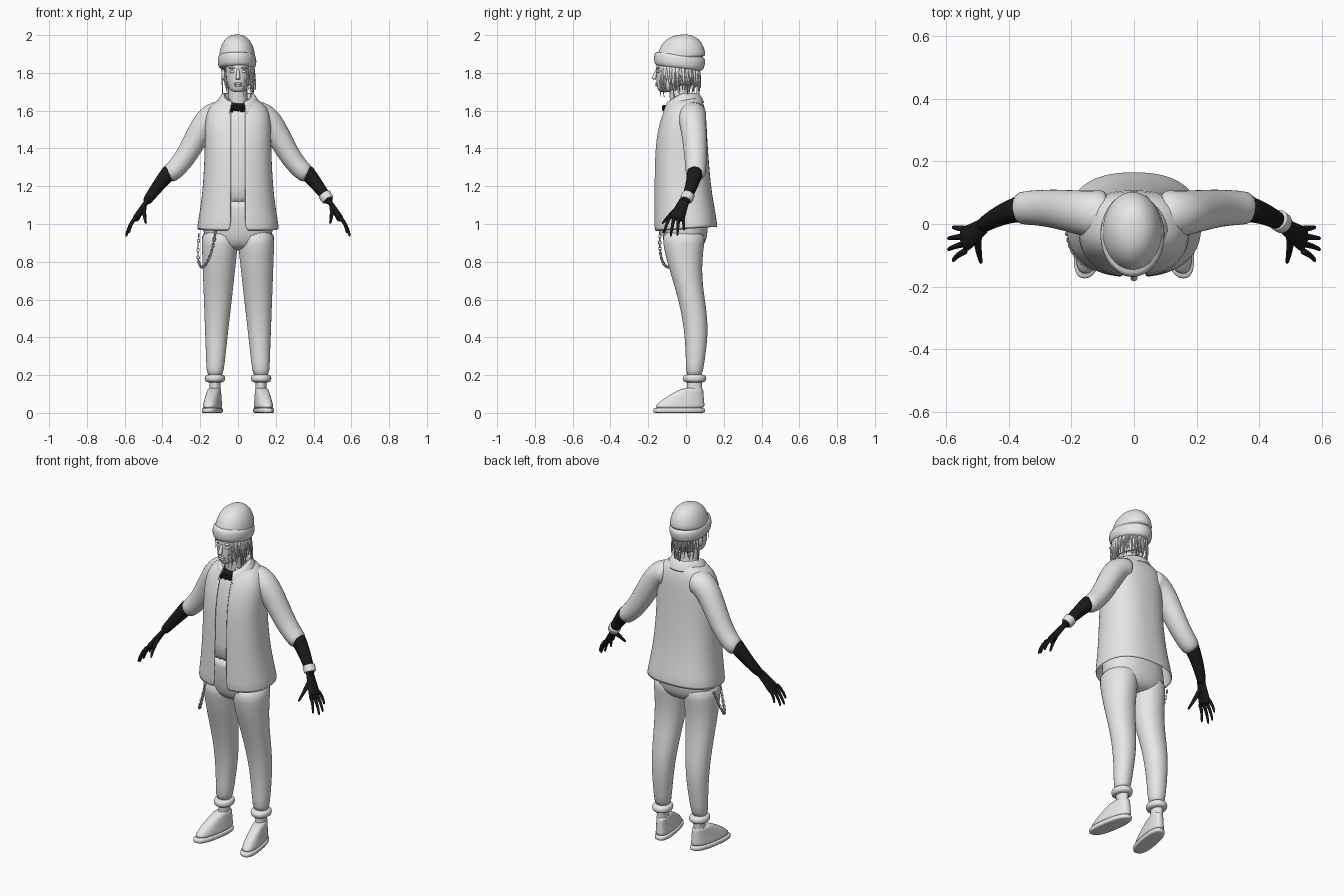
import bpy, bmesh, math, random
from mathutils import Vector, Matrix

random.seed(4)
cube = bpy.data.objects.get("Cube")
if cube:
    bpy.data.objects.remove(cube)


def material(name, value):
    mat = bpy.data.materials.new(name)
    mat.use_nodes = True
    colour = (value, value, value, 1)
    mat.diffuse_color = colour
    mat.node_tree.nodes["Principled BSDF"].inputs["Base Color"].default_value = colour
    return mat


GREY = material("plain grey", .8)
BLACK = material("glove black", .01)


def finish(name, bm, mat, smooth=0, thickness=0):
    bmesh.ops.recalc_face_normals(bm, faces=bm.faces[:])
    mesh = bpy.data.meshes.new(name)
    bm.to_mesh(mesh)
    bm.free()
    mesh.materials.append(mat)
    for face in mesh.polygons:
        face.use_smooth = True
    obj = bpy.data.objects.new(name, mesh)
    bpy.context.collection.objects.link(obj)
    if thickness:
        obj.modifiers.new("thickness", "SOLIDIFY").thickness = thickness
    if smooth:
        modifier = obj.modifiers.new("smooth", "SUBSURF")
        modifier.levels = modifier.render_levels = smooth


def loft(name, rings, mat=GREY, smooth=1, thickness=0):
    """Skin a list of point rings. Cloth with a thickness stays open, the rest is capped."""
    bm = bmesh.new()
    rows = [[bm.verts.new(point) for point in ring] for ring in rings]
    count = len(rows[0])
    for low, high in zip(rows, rows[1:]):
        for i in range(count - 1 if thickness else count):
            j = (i + 1) % count
            bm.faces.new((low[i], low[j], high[j], high[i]))
    if not thickness:
        bm.faces.new(rows[0])
        bm.faces.new(rows[-1])
    finish(name, bm, mat, smooth, thickness)


def outline(z, width, front, back, x=0, power=2.3, gap=0, tilt=0, shear=0, count=32):
    """Superellipse outline around the body, optionally open at the front."""
    middle, depth = (front + back) / 2, (back - front) / 2
    if gap:
        edge = math.acos((gap / width) ** (power / 2))
        angles = [(math.pi + 2 * edge) * i / (count - 1) - edge for i in range(count)]
    else:
        angles = [math.tau * i / count for i in range(count)]
    points = []
    for angle in angles:
        c, s = math.cos(angle), math.sin(angle)
        y = middle + depth * math.copysign(abs(s) ** (2 / power), s)
        points.append(Vector((x + shear * y + width * math.copysign(abs(c) ** (2 / power), c), y, z + tilt * y)))
    return points


def bezier(controls, t):
    points = [Vector(c) for c in controls]
    while len(points) > 1:
        points = [a.lerp(b, t) for a, b in zip(points, points[1:])]
    return points[0]


def tangent(controls, t):
    return (bezier(controls, t + .01) - bezier(controls, t - .01)).normalized()


def tube(name, controls, start, end, mat=GREY, mirror=1, flat=1, across=(0, 1, 0), steps=7, count=12):
    """Tapered tube along a Bezier path."""
    controls = [(mirror * x, y, z) for x, y, z in controls]
    rings = []
    for i in range(steps):
        t = i / (steps - 1)
        along, wide = tangent(controls, t), Vector(across)
        wide = (wide - along * wide.dot(along)).normalized()
        thin = along.cross(wide) * flat
        radius = start + (end - start) * t
        turns = [math.tau * k / count for k in range(count)]
        rings.append([bezier(controls, t) + (wide * math.cos(a) + thin * math.sin(a)) * radius for a in turns])
    loft(name, rings, mat)


def ball(name, place, size, mat=GREY):
    bm = bmesh.new()
    matrix = Matrix.Translation(place) @ Matrix.Diagonal((*size, 1))
    bmesh.ops.create_uvsphere(bm, u_segments=14, v_segments=8, radius=1, matrix=matrix)
    finish(name, bm, mat)


def fractions(count):
    return [i / (count - 1) for i in range(count)]


# Jacket, open along the front, and the shirt inside it
jacket = ((.97, .22, -.17, .17), (1.08, .2, -.17, .15), (1.2, .185, -.17, .13), (1.4, .175, -.167, .115),
          (1.5, .178, -.154, .11), (1.59, .17, -.13, .105), (1.64, .14, -.1, .09), (1.67, .08, -.08, .07))
loft("jacket", [outline(*row, gap=.036, power=2.4, tilt=.07, count=44) for row in jacket], thickness=.01)
loft("shirt", [outline(z, w - .02, f + .02, b - .015) for z, w, f, b in jacket[1:-1]])

# Trouser hips and waist
loft("trouser_hips", [outline(*row) for row in (
    (.86, .08, -.07, .06), (.89, .16, -.11, .1), (.95, .195, -.13, .12), (1.1, .165, -.148, .11),
    (1.13, .16, -.145, .1))])

# Folded collar with pointed front tips
collar = []
for spread, height, droop in ((0, 1.64, 0), (0, 1.7, 0), (.02, 1.69, .01), (.045, 1.64, .04)):
    row = []
    for u in fractions(33):
        angle = math.pi / 2 + math.radians(158) * (2 * u - 1)
        front = max(0, -math.sin(angle))
        row.append(Vector(((.07 + spread + droop * front / 3) * math.cos(angle),
                           (.075 + spread) * math.sin(angle) - .02, height - (.045 + droop * front) * front)))
    collar.append(row)
loft("collar", collar, thickness=.005)

for side, s in (("left", 1), ("right", -1)):
    # Sleeve, gloved forearm and palm
    tube(side + "_sleeve", ((.08, .03, 1.58), (.2, .03, 1.61), (.23, .06, 1.34), (.38, .05, 1.25)),
         .08, .052, mirror=s, flat=.95, steps=10, count=20)
    tube(side + "_forearm", ((.35, .05, 1.29), (.42, .04, 1.21), (.49, -.01, 1.11)), .046, .024, BLACK, s)
    tube(side + "_palm", ((.47, 0, 1.14), (.51, -.03, 1.08), (.545, -.052, 1.02)), .026, .045, BLACK, s, flat=.45)

    # Fingers and thumb
    for k in range(4):
        base = Vector((.535, -.016 - .023 * k, 1.04))
        tip = Vector((.595 - .008 * (k - 1.5) ** 2, -.01 - .036 * k, .93 + .012 * (k - 1.7) ** 2))
        knuckle = base.lerp(tip, .5) + Vector((.015, 0, .01))
        tube(f"{side}_finger_{k + 1}", (base, knuckle, tip), .012, .006, BLACK, s, count=8)
    tube(side + "_thumb", ((.5, -.02, 1.1), (.5, -.08, 1.06), (.487, -.127, 1)), .018, .006, BLACK, s,
         across=(1, 0, 0), count=8)

    # Trouser leg, swelling at the calf and thigh
    leg = []
    for h in fractions(10):
        inner, outer = .08 - .09 * h, .165 + .03 * h
        front = .065 * (math.cos(math.pi * h ** 1.5) - 1)
        back = .1 + .016 * math.cos(8 * (h - .33))
        leg.append(outline(.18 + .8 * h, (outer - inner) / 2, front, back, s * (outer + inner) / 2, 2.1))
    loft(side + "_leg", leg)

    # Turned-up cuff and sock
    cuff = [(.16 + .045 * h, .042 + .013 * math.sin(math.pi * h) ** .5) for h in fractions(6)]
    sock = [(.09 + .1 * h, .032 - .004 * math.sin(math.pi * h)) for h in fractions(5)]
    for part, rows, depth in (("cuff", cuff, 1.15), ("sock", sock, 1.4)):
        loft(f"{side}_{part}", [outline(z, r, .045 - r * depth, .045 + r * depth, s * .122, 2) for z, r in rows])

    # Shoe upper and sole, toes turned out
    loft(side + "_shoe", [outline(.02 + .115 * h, .047 - .015 * h, .16 * h ** 1.6 - .168, .1 - .01 * h,
                                  s * .13, 2.4, shear=-s * .16) for h in fractions(7)])
    loft(side + "_sole", [outline(z, r, -.125 - r, .053 + r, s * .13, 2.5, shear=-s * .16)
                          for z, r in ((0, .045), (.001, .048), (.022, .05), (.027, .046))])
    for k in range(3):
        y, z = .028 * k - .09, .088 + .013 * k
        x = s * (.13 - .16 * y)
        tube(f"{side}_lace_{k + 1}", ((x - .025, y, z - .01), (x, y, z + .01), (x + .025, y, z - .01)),
             .004, .004, count=6)

    # Eye, brow and ear
    ball(side + "_eye", (s * .03, -.147, 1.805), (.015, .009, .007))
    ball(side + "_brow", (s * .03, -.148, 1.825), (.02, .01, .006))
    ball(side + "_ear", (s * .077, -.03, 1.79), (.009, .018, .03))

# Wristband on the left glove
tube("wristband", ((.455, .015, 1.16), (.478, 0, 1.125)), .035, .034, count=16)

# Neck, head and face
tube("neck", ((0, -.025, 1.58), (0, -.045, 1.76)), .055, .05, count=16)
loft("head", [outline(1.697 + .22 * h, .08 * (h + .01) ** .22, -.158 + .015 * (1 - h) ** 8,
                      .17 * h ** .35 - .09, power=2.15) for h in fractions(12)])
tube("nose", ((0, -.15, 1.825), (0, -.165, 1.79), (0, -.172, 1.765)), .006, .014, count=10)
for name, z in (("upper_lip", 1.744), ("lower_lip", 1.733)):
    ball(name, (0, -.155, z), (.022, .008, .006))

# Knitted hat: domed crown and turned-up band
crown = []
for h in fractions(9):
    rise, size = math.sin(1.5 * h), math.cos(1.5 * h) ** .8
    crown.append(outline(1.87 + .135 * rise, .097 * size, -.025 - .13 * size, .13 * size - .025, -.005, 2, tilt=.08))
loft("hat_crown", crown)
band = []
for h in fractions(6):
    bulge = .013 * math.sin(math.pi * h) ** .6
    band.append(outline(1.813 + .087 * h, .09 + bulge, -.157 - bulge, .08 + .015 * h + bulge, -.005, 2, tilt=-.12))
loft("hat_band", band)


# Hair: a short underlayer and loose strands on the left and back
def hair_point(degrees, spread, z):
    angle = math.radians(degrees)
    return ((.078 + spread) * math.cos(angle), (.1 + spread) * math.sin(angle) - .04, z)


loft("hair_underlayer", [[hair_point(200 * u - 48, spread, z) for u in fractions(25)]
                         for z, spread in ((1.85, 0), (1.79, .004), (1.73, -.015))], thickness=.008)
for i, u in enumerate(fractions(46)):
    degrees = 220 * u - 62 + random.uniform(-3, 3)
    sway, spread = random.uniform(-8, 8), random.uniform(-.015, .018)
    strand = (hair_point(degrees, 0, 1.84), hair_point(degrees, .02, 1.78),
              hair_point(degrees + sway, spread, random.uniform(1.66, 1.72)))
    tube(f"hair_strand_{i + 1}", strand, random.uniform(.008, .012), .002, flat=.7, count=6)
for i, degrees in enumerate((-74, -112, -138, -165)):
    fringe = [hair_point(degrees + 2 * k, .012, 1.84 - .035 * k) for k in range(3)]
    tube(f"fringe_{i + 1}", fringe, .006, .001, flat=.7, count=6)

# Black beaded neckband
loft("neckband", [outline(1.61 + .045 * h, .05 + .008 * math.sin(math.pi * h), .02 * h - .112, .025, -.008, 2,
                          tilt=.15) for h in fractions(5)], BLACK)
for i, u in enumerate(fractions(13)):
    angle = -math.radians(30 + 120 * u)
    place = (.056 * math.cos(angle) - .008, .072 * math.sin(angle) - .045, random.uniform(1.6, 1.622))
    ball(f"neck_bead_{i + 1}", place, (.011, .011, .011), BLACK)

# Hanging hip chain on the right
chain = ((-.12, -.135, .97), (-.13, -.155, .8), (-.235, -.1, .64), (-.207, .03, .94))
for i, t in enumerate(fractions(30)):
    bpy.ops.mesh.primitive_torus_add(major_radius=.0085, minor_radius=.0028, major_segments=12, minor_segments=6)
    link = bpy.context.object
    link.name = f"chain_link_{i + 1}"
    turn = tangent(chain, t).to_track_quat("X", "Z").to_matrix().to_4x4()
    twist = Matrix.Rotation(math.pi / 2 * (i % 2), 4, "X")
    link.matrix_world = Matrix.Translation(bezier(chain, t)) @ turn @ twist @ Matrix.Diagonal((1.25, .8, 1, 1))
    link.data.materials.append(GREY)
    bpy.ops.object.shade_smooth()
